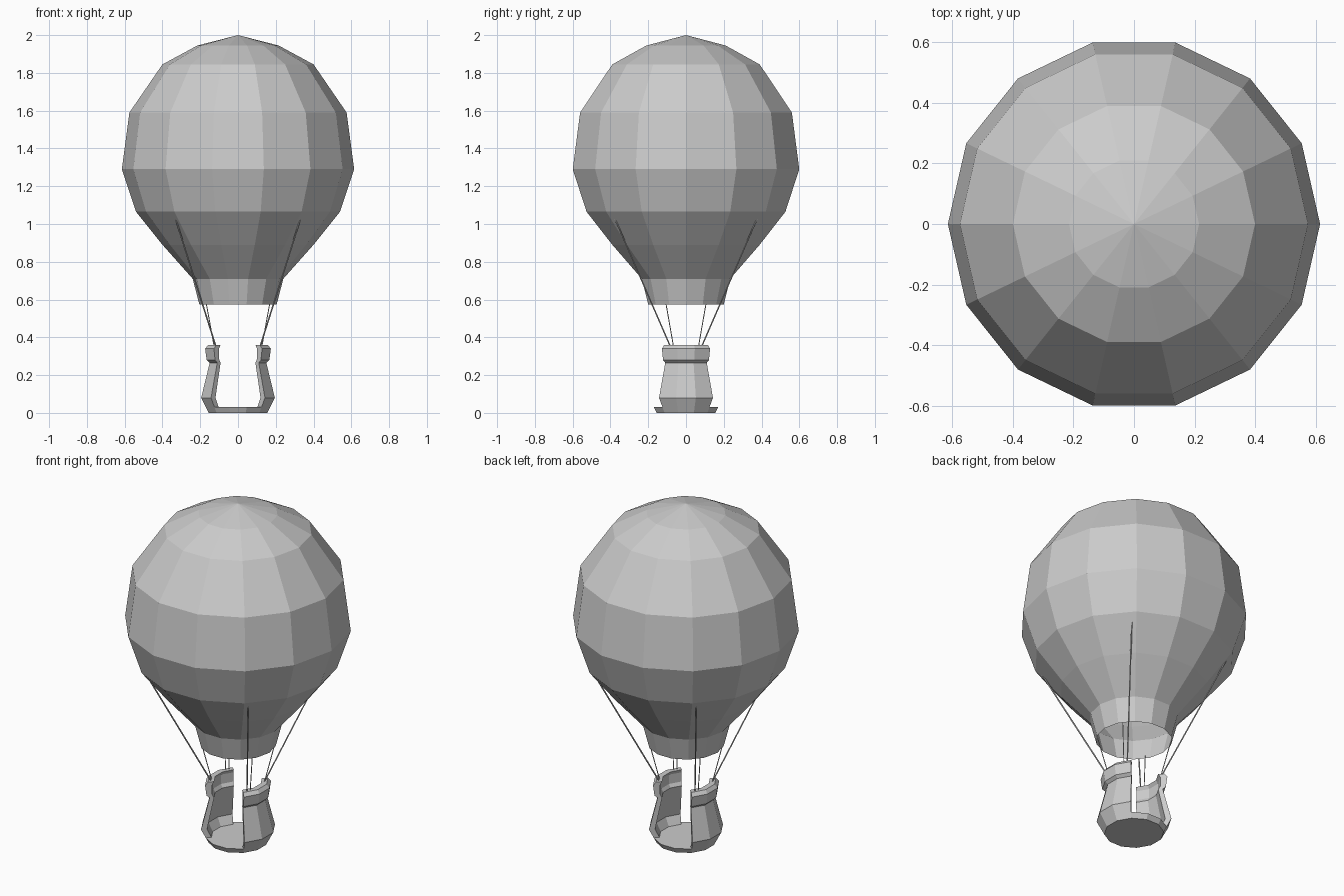
import bpy, bmesh, math
from mathutils import Vector

if "Cube" in bpy.data.objects:
    bpy.data.objects.remove(bpy.data.objects["Cube"])


def finish(name, bm):
    bmesh.ops.remove_doubles(bm, verts=bm.verts, dist=1e-5)
    bmesh.ops.recalc_face_normals(bm, faces=bm.faces)
    mesh = bpy.data.meshes.new(name)
    bm.to_mesh(mesh)
    bm.free()
    obj = bpy.data.objects.new(name, mesh)
    bpy.context.collection.objects.link(obj)
    return obj


def sweep(name, profile, angles, full=False, loop=False):
    """Turn a (radius, z) profile through angles; a looped partial sweep gets end caps."""
    bm = bmesh.new()
    cols = [[bm.verts.new((r * math.cos(math.radians(a)), r * math.sin(math.radians(a)), z))
             for r, z in profile] for a in angles]
    n = len(profile)
    pairs = list(zip(cols, cols[1:])) + ([(cols[-1], cols[0])] if full else [])
    for a, b in pairs:
        for i in range(n if loop else n - 1):
            j = (i + 1) % n
            bm.faces.new((a[i], b[i], b[j], a[j]))
    if loop and not full:
        bm.faces.new(cols[0])
        bm.faces.new(cols[-1])
    bmesh.ops.dissolve_degenerate(bm, dist=1e-5, edges=bm.edges)
    return finish(name, bm)


def rope(name, start, end, radius):
    a, b = Vector(start), Vector(end)
    bm = bmesh.new()
    bmesh.ops.create_cone(bm, cap_ends=True, segments=6, radius1=radius, radius2=radius,
                          depth=(b - a).length)
    obj = finish(name, bm)
    obj.location = (a + b) / 2
    obj.rotation_euler = (b - a).to_track_quat('Z', 'Y').to_euler()


# Envelope: 14 sides, open at the mouth
sweep("envelope",
      [(0.205, 0.575), (0.24, 0.71), (0.40, 0.89), (0.54, 1.065), (0.615, 1.29),
       (0.575, 1.59), (0.40, 1.845), (0.215, 1.945), (0, 2.0)],
      [i * 360 / 14 for i in range(14)], full=True)

# Basket is 12-sided with flats on the axes; k turns flat distance into corner radius
k = 1 / math.cos(math.radians(15))

# Basket floor: flared solid plate
sweep("basket_floor",
      [(0, 0), (0.155 * k, 0), (0.17 * k, 0.03), (0, 0.03)],
      [15 + 30 * i for i in range(12)], full=True)

# Basket walls: two three-panel shells with openings at front and back
wall = [(0.17, 0.03), (0.195, 0.08), (0.15, 0.265), (0.166, 0.28), (0.174, 0.34),
        (0.158, 0.36), (0.126, 0.36), (0.137, 0.34), (0.137, 0.285), (0.126, 0.265),
        (0.163, 0.08), (0.14, 0.03)]
for name, turn in (("right_wall", 0), ("left_wall", 180)):
    sweep(name, [(r * k, z) for r, z in wall],
          [turn + a for a in (-45, -15, 15, 45)], loop=True)

# Ropes: at each corner one to the envelope side and one to the mouth
for sx, side in ((1, "right"), (-1, "left")):
    for sy, end in ((1, "back"), (-1, "front")):
        rope(f"{end}_{side}_outer_rope", (sx * 0.115, sy * 0.08, 0.345),
             (sx * 0.33, sy * 0.375, 1.025), 0.004)
        rope(f"{end}_{side}_mouth_rope", (sx * 0.125, sy * 0.065, 0.345),
             (sx * 0.17, sy * 0.108, 0.59), 0.0025)
